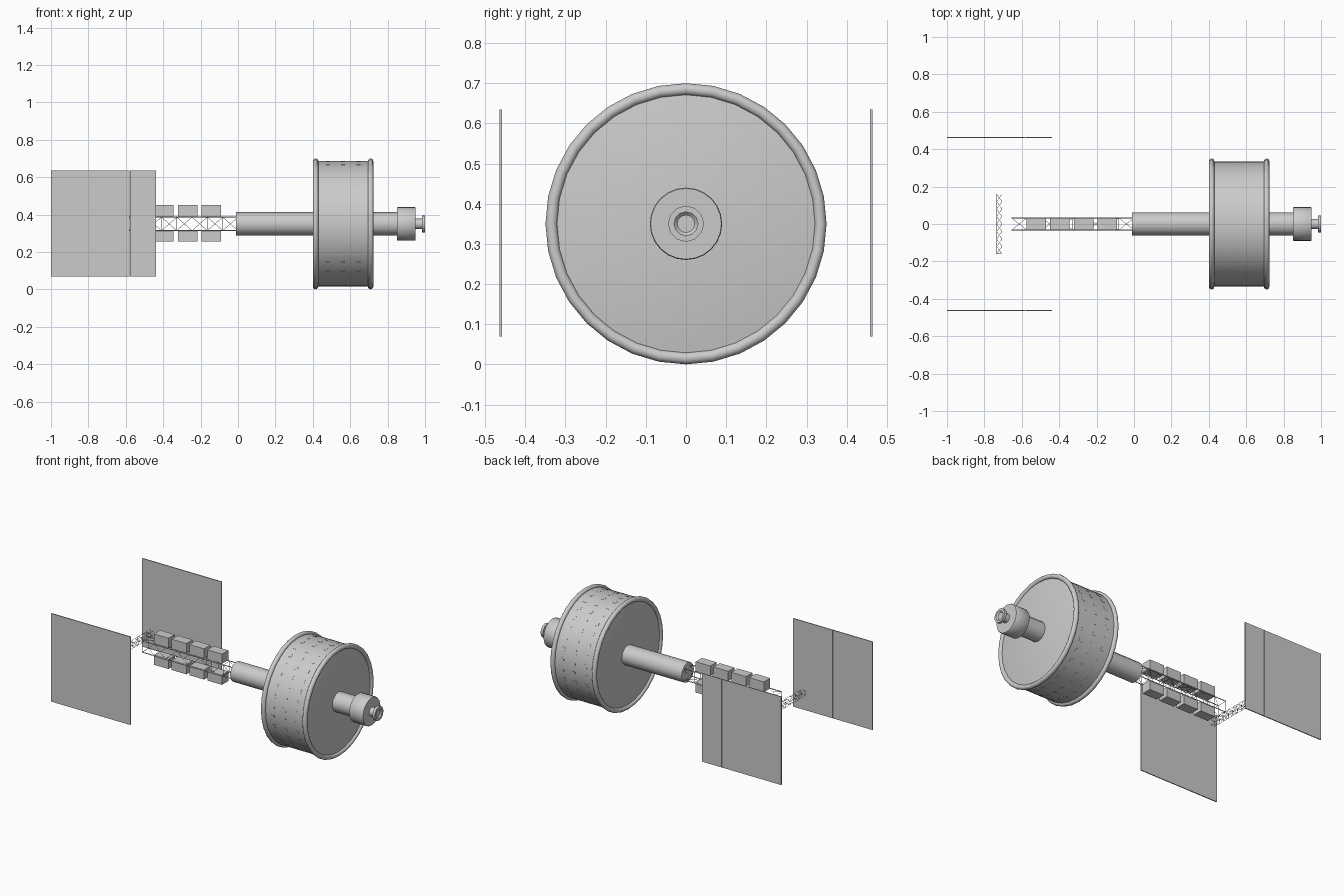
import bpy, bmesh, math
from mathutils import Vector, Matrix

if "Cube" in bpy.data.objects:
    bpy.data.objects.remove(bpy.data.objects["Cube"])

ZC = 0.35  # height of the long axis


def make_object(name, bm, smooth=False):
    bmesh.ops.recalc_face_normals(bm, faces=bm.faces)
    mesh = bpy.data.meshes.new(name)
    bm.to_mesh(mesh)
    bm.free()
    ob = bpy.data.objects.new(name, mesh)
    bpy.context.collection.objects.link(ob)
    if smooth:
        bpy.context.view_layer.objects.active = ob
        ob.select_set(True)
        bpy.ops.object.shade_smooth_by_angle(angle=math.radians(35))
        ob.select_set(False)
    return ob


def lathe(name, profile, sides, closed=False, smooth=True):
    """Spin (x, radius) points round the long axis."""
    bm = bmesh.new()
    rings = []
    for x, r in profile:
        rings.append([bm.verts.new((x, r * math.sin(a), ZC + r * math.cos(a)))
                      for a in (2 * math.pi * i / sides for i in range(sides))])
    pairs = list(zip(rings, rings[1:]))
    if closed:
        pairs.append((rings[-1], rings[0]))
    for a, b in pairs:
        for i in range(sides):
            j = (i + 1) % sides
            bm.faces.new((a[i], a[j], b[j], b[i]))
    if not closed:
        bm.faces.new(rings[0])
        bm.faces.new(rings[-1])
    return make_object(name, bm, smooth)


def add_box(bm, lo, hi, turn=Matrix()):
    lo, hi = Vector(lo), Vector(hi)
    m = turn @ Matrix.Translation((lo + hi) / 2) @ Matrix.Diagonal((*(hi - lo), 1))
    bmesh.ops.create_cube(bm, size=1, matrix=m)


def add_rod(bm, a, b, r):
    a, b = Vector(a), Vector(b)
    d = b - a
    m = Matrix.Translation((a + b) / 2) @ d.to_track_quat('Z', 'Y').to_matrix().to_4x4()
    bmesh.ops.create_cone(bm, cap_ends=True, segments=4, radius1=r, radius2=r,
                          depth=d.length, matrix=m)


def truss(name, start, end, u, v, bays, r_long, r_brace):
    """Square lattice beam; u and v are its half-width vectors."""
    bm = bmesh.new()
    start, end, u, v = map(Vector, (start, end, u, v))
    corners = [u + v, u - v, -u - v, -u + v]
    for c in corners:
        add_rod(bm, start + c, end + c, r_long)
    for k in range(bays):
        p, q = start.lerp(end, k / bays), start.lerp(end, (k + 1) / bays)
        for i in range(4):
            a, b = corners[i], corners[(i + 1) % 4]
            if k % 2:
                a, b = b, a
            add_rod(bm, p + a, q + b, r_brace)
            add_rod(bm, p + a, p + b, r_brace)
    return make_object(name, bm)


# Habitat drum and its two rounded rims
lathe("habitat_drum", [(0.412, 0.325), (0.415, 0.335), (0.709, 0.335), (0.712, 0.325)], 32)
for name, x in (("rim_inner", 0.415), ("rim_outer", 0.709)):
    ring = [(x + 0.0148 * math.cos(t), 0.335 + 0.0148 * math.sin(t))
            for t in (2 * math.pi * k / 12 for k in range(12))]
    lathe(name, ring, 32, closed=True)

# Rows of nearly flush windows round the drum
bm = bmesh.new()
for i in range(32):
    spin = Matrix.Translation((0, 0, ZC)) @ Matrix.Rotation(2 * math.pi * (i + 0.5) / 32, 4, 'X')
    for x in (0.48, 0.562, 0.644):
        add_box(bm, (x - 0.01, -0.012, 0.325), (x + 0.01, 0.012, 0.3345), spin)
make_object("drum_windows", bm)

# Central shaft, docking hub and end port
lathe("shaft", [(-0.012, 0.0625), (0.86, 0.0625)], 12)
lathe("docking_hub", [(0.85, 0.088), (0.853, 0.09), (0.945, 0.09), (0.948, 0.088)], 24)
lathe("docking_port", [(0.94, 0.028), (0.984, 0.028), (0.984, 0.045), (1.0, 0.045),
                       (1.0, 0.03), (0.992, 0.022)], 12)

# Main truss and the cross truss at its tail
truss("main_truss", (-0.655, 0, ZC), (0.0, 0, ZC), (0, 0.033, 0), (0, 0, 0.036), 8, 0.003, 0.001)
truss("cross_truss", (-0.72, -0.16, ZC), (-0.72, 0.16, ZC), (0.014, 0, 0), (0, 0, 0.016), 8, 0.001, 0.001)

# Storage modules above and below the truss
for k in range(4):
    x = -0.143 - 0.1265 * k
    for side, z in (("upper", 0.421), ("lower", 0.286)):
        bm = bmesh.new()
        add_box(bm, (x - 0.052, -0.032, z - 0.031), (x + 0.052, 0.032, z + 0.031))
        make_object(f"storage_{side}_{k + 1}", bm)

# Solar panels, four strips on each side
for side, y in (("front", -0.4615), ("back", 0.4615)):
    bm = bmesh.new()
    for k in range(4):
        x = -1.0 + 0.1405 * k
        add_box(bm, (x, y - 0.003, 0.07), (x + 0.1402, y + 0.003, 0.635))
    make_object(f"solar_panel_{side}", bm)
